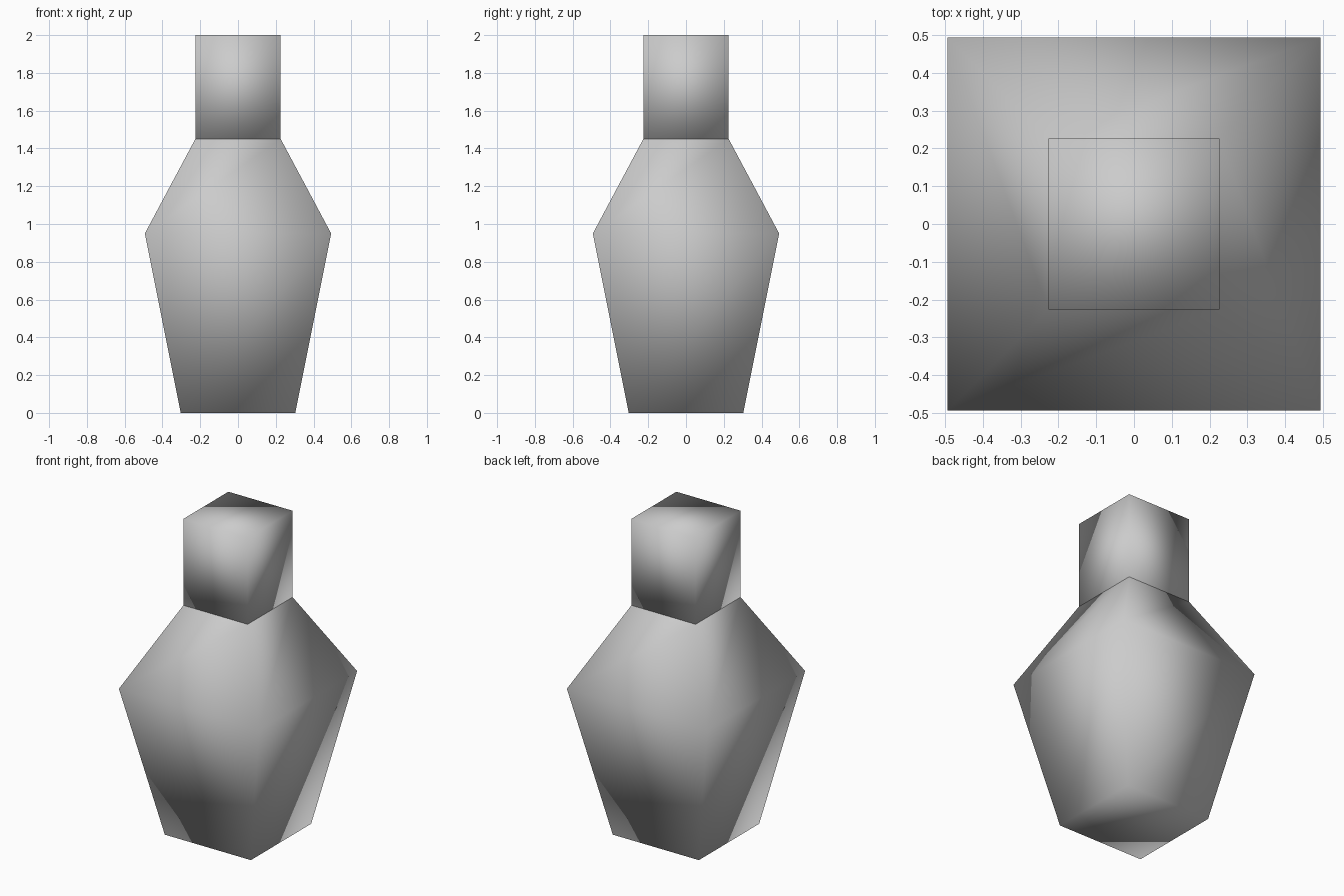
import bpy
import bmesh

cube = bpy.data.objects.get("Cube")
if cube:
    bpy.data.objects.remove(cube, do_unlink=True)

# Single grey material
grey = bpy.data.materials.new("plain_grey")
grey.use_nodes = True
colour = (0.6, 0.6, 0.6, 1.0)
grey.diffuse_color = colour
grey.node_tree.nodes["Principled BSDF"].inputs["Base Color"].default_value = colour


def square_loft(name, profile, cap_top):
    """Stack square rings given as (half width, height) and skin them."""
    bm = bmesh.new()
    corners = [(-1, -1), (1, -1), (1, 1), (-1, 1)]
    rings = [[bm.verts.new((x * r, y * r, z)) for x, y in corners] for r, z in profile]
    for low, high in zip(rings, rings[1:]):
        for i in range(4):
            j = (i + 1) % 4
            bm.faces.new((low[i], low[j], high[j], high[i]))
    bm.faces.new(rings[0][::-1])
    if cap_top:
        bm.faces.new(rings[-1])
    for face in bm.faces:
        face.smooth = True
    mesh = bpy.data.meshes.new(name)
    bm.to_mesh(mesh)
    bm.free()
    mesh.materials.append(grey)
    obj = bpy.data.objects.new(name, mesh)
    bpy.context.collection.objects.link(obj)
    return obj


# Tapered body with sloping shoulders, closed above by the neck
square_loft("vase_body", [(0.303, 0), (0.493, 0.95), (0.226, 1.45)], cap_top=False)

# Straight square neck
square_loft("vase_neck", [(0.226, 1.45), (0.226, 2.0)], cap_top=True)
